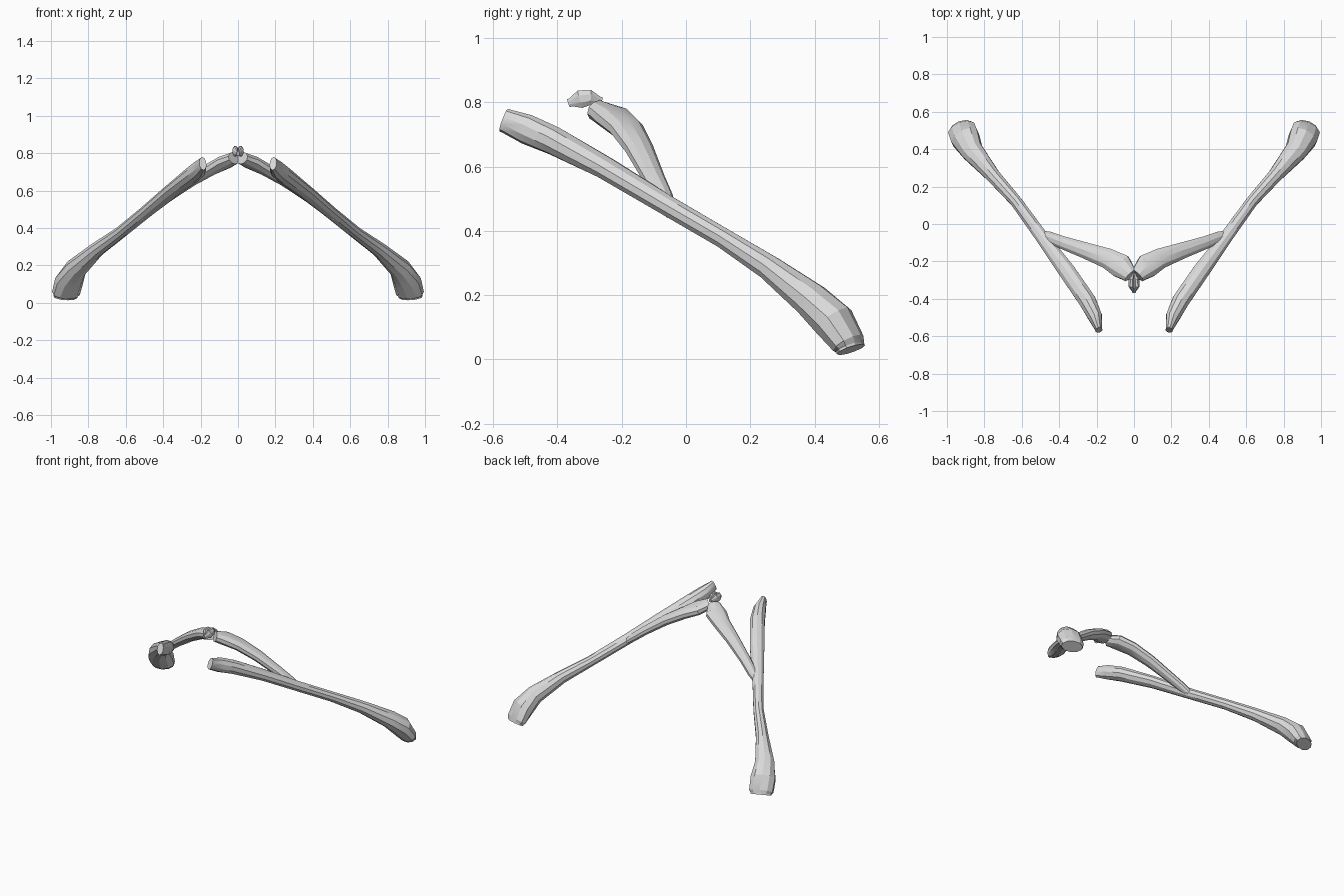
import bpy, bmesh, math
from mathutils import Vector

if "Cube" in bpy.data.objects:
    bpy.data.objects.remove(bpy.data.objects["Cube"], do_unlink=True)

bone = bpy.data.materials.new("pale_grey_bone")
bone.use_nodes = True
colour = (0.7, 0.7, 0.7, 1)
bone.diffuse_color = colour
bone.node_tree.nodes["Principled BSDF"].inputs["Base Color"].default_value = colour


def loft(name, stations, sides):
    """Tube through (x, y, z, half width, half height) stations, mirrored across x."""
    bm = bmesh.new()
    pts = [Vector(s[:3]) for s in stations]
    rings = []
    for i, (x, y, z, a, b) in enumerate(stations):
        t = (pts[min(i + 1, len(pts) - 1)] - pts[max(i - 1, 0)]).normalized()
        across = t.cross(Vector((0, 0, 1))).normalized()
        up = across.cross(t)
        ring = []
        for k in range(sides):
            ang = math.tau * (k + 0.5) / sides
            ring.append(bm.verts.new(pts[i] + across * a * math.cos(ang) + up * b * math.sin(ang)))
        rings.append(ring)
    for r, s in zip(rings, rings[1:]):
        for k in range(sides):
            n = (k + 1) % sides
            bm.faces.new((r[k], r[n], s[n], s[k]))
    # Slightly domed ends
    for ring, inner, way in ((rings[0], pts[1], -1), (rings[-1], pts[-2], 1)):
        cap = bm.faces.new(ring)
        centre = cap.calc_center_median()
        out = bmesh.ops.inset_individual(bm, faces=[cap], thickness=0.006)
        bmesh.ops.translate(bm, verts=cap.verts, vec=(centre - inner).normalized() * 0.008)
    bmesh.ops.recalc_face_normals(bm, faces=bm.faces)
    mesh = bpy.data.meshes.new(name)
    bm.to_mesh(mesh)
    bm.free()
    mesh.materials.append(bone)
    obj = bpy.data.objects.new(name, mesh)
    bpy.context.collection.objects.link(obj)
    obj.modifiers.new("mirror", "MIRROR").use_mirror_merge = False
    bpy.ops.object.select_all(action="DESELECT")
    obj.select_set(True)
    bpy.context.view_layer.objects.active = obj
    bpy.ops.object.shade_smooth_by_angle(angle=math.radians(22))
    return obj


# Long shafts, flared and bent down at the rear end
loft("long_shafts", [
    (0.190, -0.56, 0.742, 0.020, 0.038),
    (0.208, -0.495, 0.716, 0.040, 0.047),
    (0.250, -0.41, 0.680, 0.048, 0.045),
    (0.360, -0.25, 0.595, 0.047, 0.036),
    (0.500, -0.06, 0.480, 0.036, 0.033),
    (0.630, 0.12, 0.375, 0.033, 0.033),
    (0.755, 0.26, 0.285, 0.040, 0.041),
    (0.865, 0.39, 0.185, 0.062, 0.056),
    (0.903, 0.46, 0.118, 0.080, 0.064),
    (0.920, 0.505, 0.050, 0.078, 0.050),
    (0.922, 0.510, 0.038, 0.068, 0.042),
], 10)

# Branches curving from the shafts to the middle
loft("inner_branches", [
    (0.510, -0.050, 0.460, 0.018, 0.020),
    (0.450, -0.072, 0.508, 0.032, 0.026),
    (0.380, -0.100, 0.563, 0.036, 0.028),
    (0.250, -0.145, 0.655, 0.046, 0.033),
    (0.140, -0.185, 0.718, 0.057, 0.036),
    (0.070, -0.225, 0.752, 0.068, 0.038),
    (0.025, -0.270, 0.772, 0.044, 0.034),
], 10)

# Paired nubs at the join
loft("centre_nubs", [
    (0.006, -0.358, 0.800, 0.006, 0.014),
    (0.015, -0.330, 0.810, 0.016, 0.030),
    (0.014, -0.298, 0.815, 0.016, 0.026),
    (0.006, -0.270, 0.807, 0.006, 0.012),
], 8)
